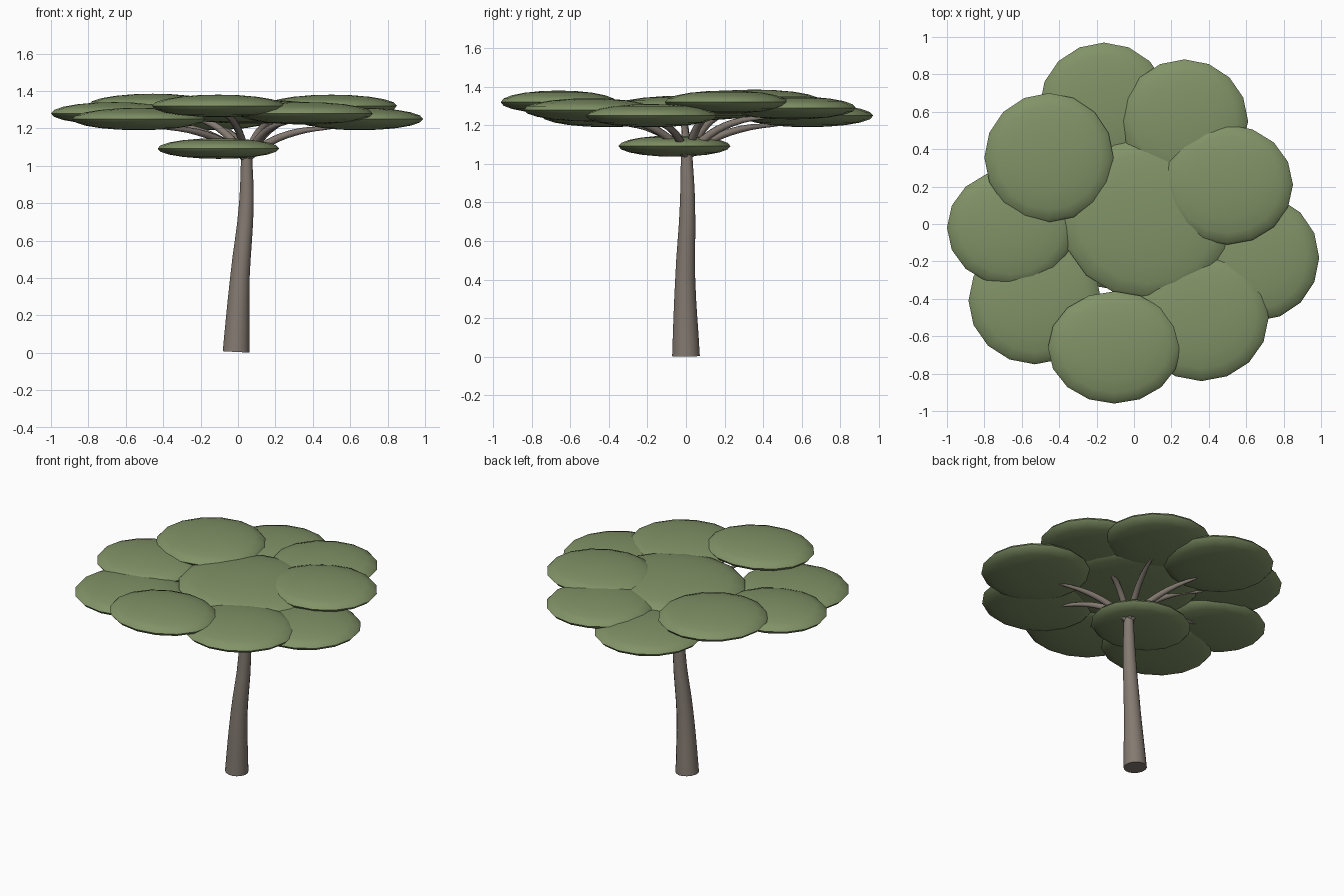
import bpy
import math
from mathutils import Vector

cube = bpy.data.objects.get("Cube")
if cube:
    bpy.data.objects.remove(cube, do_unlink=True)


def material(name, rgb):
    mat = bpy.data.materials.new(name)
    mat.use_nodes = True
    color = (*rgb, 1)
    mat.diffuse_color = color
    mat.node_tree.nodes["Principled BSDF"].inputs["Base Color"].default_value = color
    return mat


leaf_green = material("leaf_green", (0.22, 0.29, 0.135))
bark_brown = material("bark_brown", (0.23, 0.195, 0.165))


def tube(name, points, radii, sides):
    """Tapered tube through the points, turned into a mesh."""
    curve = bpy.data.curves.new(name, "CURVE")
    curve.dimensions = "3D"
    curve.bevel_depth = 1
    curve.bevel_resolution = sides // 2 - 2
    curve.resolution_u = 4
    curve.use_fill_caps = True
    spline = curve.splines.new("BEZIER")
    spline.bezier_points.add(len(points) - 1)
    for knot, co, radius in zip(spline.bezier_points, points, radii):
        knot.co, knot.radius = co, radius
        knot.handle_left_type = knot.handle_right_type = "AUTO"
    obj = bpy.data.objects.new(name, curve)
    bpy.context.collection.objects.link(obj)
    bpy.ops.object.select_all(action="DESELECT")
    obj.select_set(True)
    bpy.context.view_layer.objects.active = obj
    bpy.ops.object.convert(target="MESH")
    obj = bpy.context.object
    obj.data.materials.clear()
    obj.data.materials.append(bark_brown)
    bpy.ops.object.shade_smooth_by_angle(angle=math.radians(50))


def pad(name, center, rx, ry, half_height):
    """Flattened ball of foliage."""
    bpy.ops.mesh.primitive_uv_sphere_add(segments=16, ring_count=10, radius=1, location=center)
    obj = bpy.context.object
    obj.name = name
    obj.scale = (rx, ry, half_height)
    bpy.ops.object.transform_apply(location=False, rotation=False, scale=True)
    obj.data.materials.append(leaf_green)
    bpy.ops.object.shade_smooth_by_angle(angle=math.radians(60))


# Trunk, leaning then straightening
tube("trunk",
     [(-0.01, 0, 0.005), (0.01, -0.004, 0.4), (0.045, 0.008, 0.8), (0.046, 0.003, 1.06)],
     [0.073, 0.053, 0.04, 0.03], 16)

# Outer foliage pads: x, y, z, x radius, y radius
outer_pads = [
    (-0.16, 0.63, 1.25, 0.345, 0.34),
    (0.27, 0.55, 1.29, 0.34, 0.33),
    (-0.455, 0.355, 1.325, 0.345, 0.345),
    (0.50, 0.21, 1.32, 0.35, 0.32),
    (-0.66, -0.02, 1.28, 0.34, 0.31),
    (0.65, -0.18, 1.25, 0.34, 0.34),
    (-0.53, -0.41, 1.25, 0.355, 0.34),
    (0.36, -0.50, 1.28, 0.36, 0.34),
    (-0.105, -0.66, 1.32, 0.355, 0.30),
]
fork = Vector((0.046, 0.003, 1.03))
for i, (x, y, z, rx, ry) in enumerate(outer_pads, 1):
    pad(f"foliage_pad_{i}", (x, y, z), rx, ry, 0.06)
    # Branch arching from the fork to the underside of its pad
    tip = Vector((x * 0.8, y * 0.8, z - 0.045))
    reach, rise = tip - fork, tip.z - fork.z
    knots = [fork]
    for along, up in ((0.2, 0.45), (0.55, 0.85), (1, 1)):
        knots.append(Vector((fork.x + reach.x * along, fork.y + reach.y * along, fork.z + rise * up)))
    tube(f"branch_{i}", knots, [0.016, 0.022, 0.018, 0.006], 8)

# Crown centre and the small pad around the fork
pad("crown_center_pad", (0.07, 0.03, 1.29), 0.46, 0.43, 0.065)
pad("lower_pad", (-0.105, -0.06, 1.092), 0.325, 0.29, 0.055)
